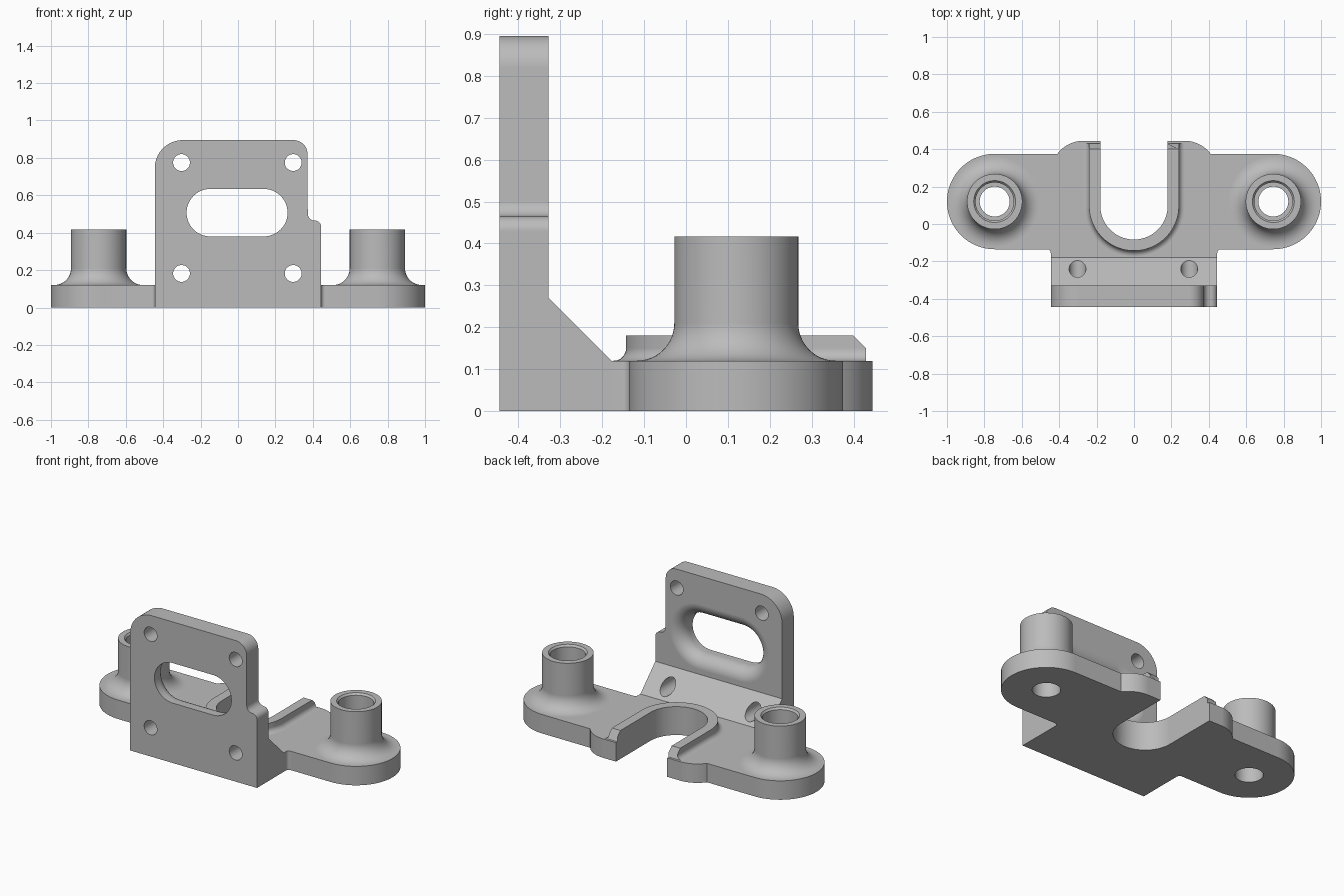
import bpy, bmesh
from math import sin, cos, radians, pi

old = bpy.data.objects.get("Cube")
if old:
    bpy.data.objects.remove(old, do_unlink=True)

grey = bpy.data.materials.new("plain grey")
grey.use_nodes = True
grey.diffuse_color = (0.5, 0.5, 0.5, 1)
grey.node_tree.nodes["Principled BSDF"].inputs["Base Color"].default_value = (0.5, 0.5, 0.5, 1)


def arc(cx, cy, r, start, end, n=12):
    angles = [radians(start + (end - start) * i / n) for i in range(n + 1)]
    return [(cx + r * cos(a), cy + r * sin(a)) for a in angles]


def circle(cx, cy, r, n=64):
    return arc(cx, cy, r, 0, 360, n)[:-1]


def loft(name, rings, caps=True):
    """Skin a list of closed rings of 3D points."""
    bm = bmesh.new()
    rows = [[bm.verts.new(p) for p in ring] for ring in rings]
    for a, b in zip(rows, rows[1:]):
        for i in range(len(a)):
            j = (i + 1) % len(a)
            bm.faces.new((a[i], a[j], b[j], b[i]))
    if caps:
        bm.faces.new(rows[0][::-1])
        bm.faces.new(rows[-1])
    bmesh.ops.recalc_face_normals(bm, faces=bm.faces)
    mesh = bpy.data.meshes.new(name)
    bm.to_mesh(mesh)
    bm.free()
    mesh.materials.append(grey)
    ob = bpy.data.objects.new(name, mesh)
    bpy.context.collection.objects.link(ob)
    return ob


def prism(name, outline, axis, lo, hi):
    place = {"x": lambda u, v, w: (w, u, v),
             "y": lambda u, v, w: (u, w, v),
             "z": lambda u, v, w: (u, v, w)}[axis]
    return loft(name, [[place(u, v, w) for u, v in outline] for w in (lo, hi)])


def activate(ob):
    bpy.ops.object.select_all(action="DESELECT")
    ob.select_set(True)
    bpy.context.view_layer.objects.active = ob


def cut(ob, cutter):
    activate(ob)
    mod = ob.modifiers.new("cut", "BOOLEAN")
    mod.operation, mod.solver, mod.object = "DIFFERENCE", "EXACT", cutter
    bpy.ops.object.modifier_apply(modifier=mod.name)
    bpy.data.objects.remove(cutter, do_unlink=True)


def finish(ob):
    activate(ob)
    bpy.ops.object.shade_smooth_by_angle(angle=radians(30))
    mod = ob.modifiers.new("flat face normals", "WEIGHTED_NORMAL")
    mod.keep_sharp = True


BASE_Z, SLOT_Y, SLOT_R = 0.12, 0.097, 0.18
FRONT, BACK, TOE, SIDE = -0.445, -0.328, -0.178, 0.445
EAR_X, EAR_Y = 0.745, 0.12

# Base plate: mirrored half outline with ears, rear lugs and the open slot
half = [(SIDE, TOE)]
half += arc(SIDE + 0.02, -0.155, 0.02, 180, 90, 6)
half += arc(EAR_X, EAR_Y, 0.255, -90, 90, 48)
half += arc(0.27, 0.27, 0.175, 37, 90)
half += [(SLOT_R, 0.445)]
half += arc(0, SLOT_Y, SLOT_R, 0, -90, 24)
outline = half + [(-x, y) for x, y in half[-2::-1]]
base = prism("base_plate", outline, "z", 0, BASE_Z)
for s in (-1, 1):
    cut(base, prism("ear_hole", circle(s * EAR_X, EAR_Y, 0.08), "z", -0.1, 0.3))

# Upright plate with stepped right-hand edge
outline = [(-SIDE, 0), (SIDE, 0)]
outline += arc(0.41, 0.43, 0.035, 0, 90)
outline += arc(0.41, 0.502, 0.037, 262, 180)
outline += arc(0.297, 0.82, 0.075, 0, 90)
outline += arc(-0.295, 0.745, 0.15, 90, 180, 18)
upright = prism("upright_plate", outline, "y", FRONT, BACK)

# Gusset joining the upright to the base
gusset = prism("gusset", [(BACK, 0), (TOE, 0), (TOE, BASE_Z), (BACK, 0.27)],
               "x", -SIDE, SIDE)

# Bolt holes, the lower pair running out through the gusset slope
for x in (-0.302, 0.295):
    for z, parts in ((0.775, [upright]), (0.182, [upright, gusset])):
        for part in parts:
            cut(part, prism("bolt_hole", circle(x, z, 0.045, 40), "y", -0.6, -0.1))


# Window with a rounded-over rear edge
def stadium(r, y):
    pts = arc(0.138, 0.507, r, -90, 90, 24) + arc(-0.148, 0.507, r, 90, 270, 24)
    return [(x, y, z) for x, z in pts]


FLARE, WINDOW_R = 0.08, 0.127
rings = [stadium(WINDOW_R, -0.6)]
rings += [stadium(r, y) for r, y in arc(WINDOW_R + FLARE, BACK - FLARE, FLARE, 180, 90)]
rings += [stadium(WINDOW_R + FLARE, -0.25)]
cut(upright, loft("window_cutter", rings))

# Raised rim around the slot, filleted at its foot and chamfered at its ends
profile = [(SLOT_R, BASE_Z), (SLOT_R, 0.15), (SLOT_R, 0.18), (0.24, 0.18)]
profile += arc(0.27, 0.15, 0.03, 180, 270, 8)


def rim_end(s):
    return [(s * r, 0.43 - max(0, z - 0.15), z) for r, z in profile]


rings = [rim_end(1)]
for i in range(49):
    a = -pi * i / 48
    rings.append([(r * cos(a), SLOT_Y + r * sin(a), z) for r, z in profile])
rings.append(rim_end(-1))
rim = loft("slot_rim", rings)

# Bosses: filleted foot, tube wall, chamfered counterbore
wall = arc(0.238, 0.21, 0.09, 270, 180)
wall += [(0.148, 0.417), (0.112, 0.417), (0.102, 0.405), (0.102, BASE_Z)]
bosses = []
for s, side in ((1, "left"), (-1, "right")):
    rings = [[(x, y, z) for x, y in circle(s * EAR_X, EAR_Y, r)] for r, z in wall]
    boss = loft(side + "_boss", rings, caps=False)
    bosses.append(boss)

for ob in [base, upright, gusset, rim] + bosses:
    finish(ob)
